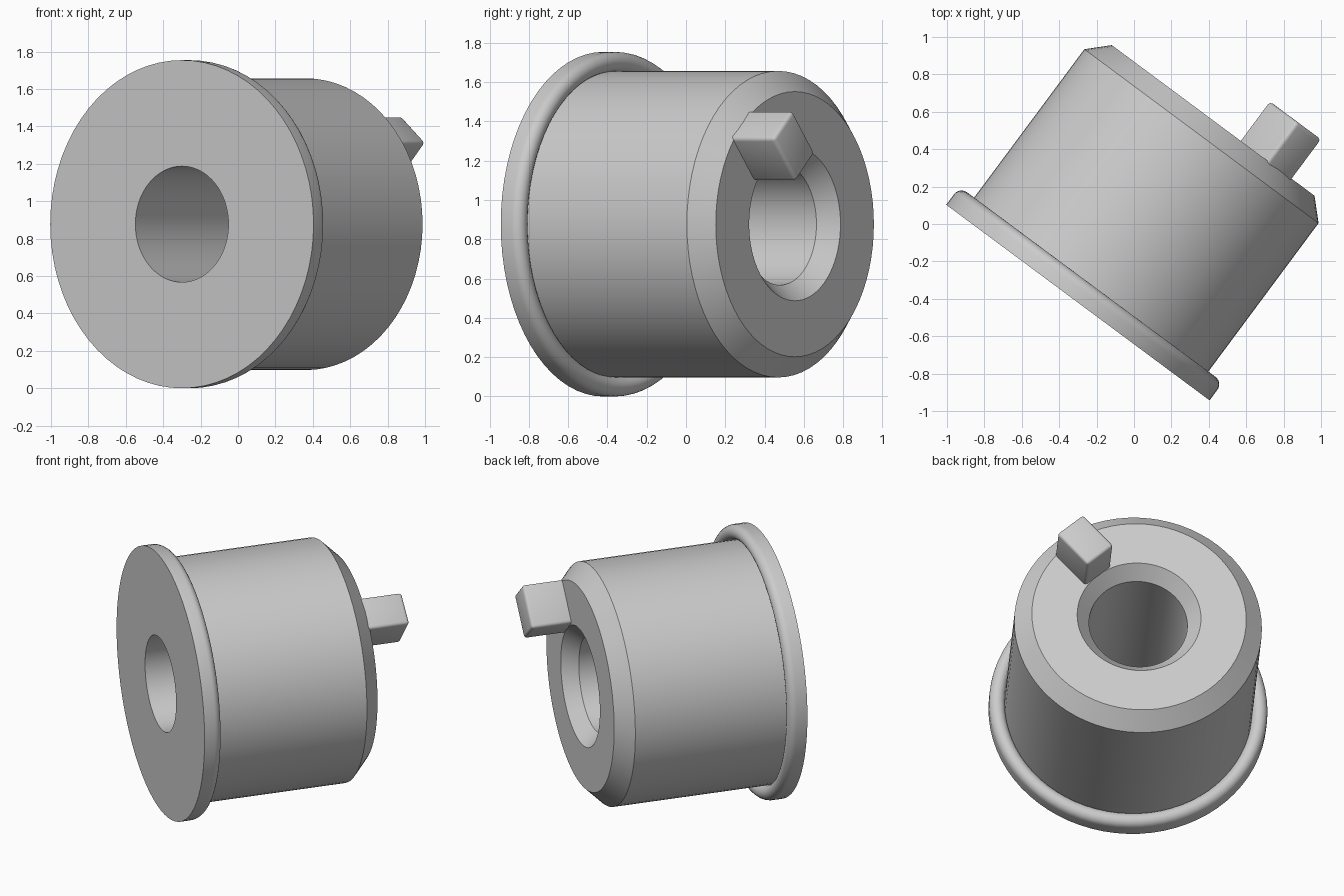
import bpy, bmesh
from math import sin, cos, pi, radians
from mathutils import Matrix

if "Cube" in bpy.data.objects:
    bpy.data.objects.remove(bpy.data.objects["Cube"])

# Local frame: Y is the bushing axis, turned about z in the world
FRAME = Matrix.Translation((-0.30, -0.42, 0.877)) @ Matrix.Rotation(radians(-36.6), 4, 'Z')


def make_object(name, bm):
    bmesh.ops.recalc_face_normals(bm, faces=bm.faces)
    mesh = bpy.data.meshes.new(name)
    bm.to_mesh(mesh)
    bm.free()
    ob = bpy.data.objects.new(name, mesh)
    bpy.context.collection.objects.link(ob)
    ob.matrix_world = FRAME
    bpy.ops.object.select_all(action='DESELECT')
    bpy.context.view_layer.objects.active = ob
    ob.select_set(True)
    bpy.ops.object.shade_smooth_by_angle(angle=radians(30))
    return ob


def lathe(name, profile, steps=72):
    """Revolve a closed (radius, along-axis) profile about local Y."""
    bm = bmesh.new()
    rings = [[bm.verts.new((r * cos(2 * pi * i / steps), a, r * sin(2 * pi * i / steps)))
              for r, a in profile] for i in range(steps)]
    n = len(profile)
    for i in range(steps):
        p, q = rings[i], rings[(i + 1) % steps]
        for j in range(n):
            k = (j + 1) % n
            bm.faces.new((p[j], p[k], q[k], q[j]))
    return make_object(name, bm)


# Sleeve: rounded flange lip, barrel, outer chamfer, countersunk through bore
lip = [(0.827 + 0.05 * cos(radians(t)), 0.07 + 0.05 * sin(radians(t)))
       for t in range(0, 161, 16)]
lathe("bushing_sleeve", [(0.31, 0), (0.877, 0)] + lip +
      [(0.78, 0.085), (0.78, 1.108), (0.675, 1.213), (0.39, 1.213), (0.31, 1.12)])

# Drive key: softened block standing on the end face, between bore and rim
bm = bmesh.new()
size = Matrix.Diagonal((0.29, 0.362, 0.218, 1))
bmesh.ops.create_cube(bm, size=1, matrix=Matrix.Rotation(radians(-48.5), 4, 'Y')
                      @ Matrix.Translation((0.533, 1.294, 0)) @ size)
bmesh.ops.bevel(bm, geom=bm.edges[:], offset=0.02, segments=3, profile=0.5, affect='EDGES')
make_object("drive_key", bm)
